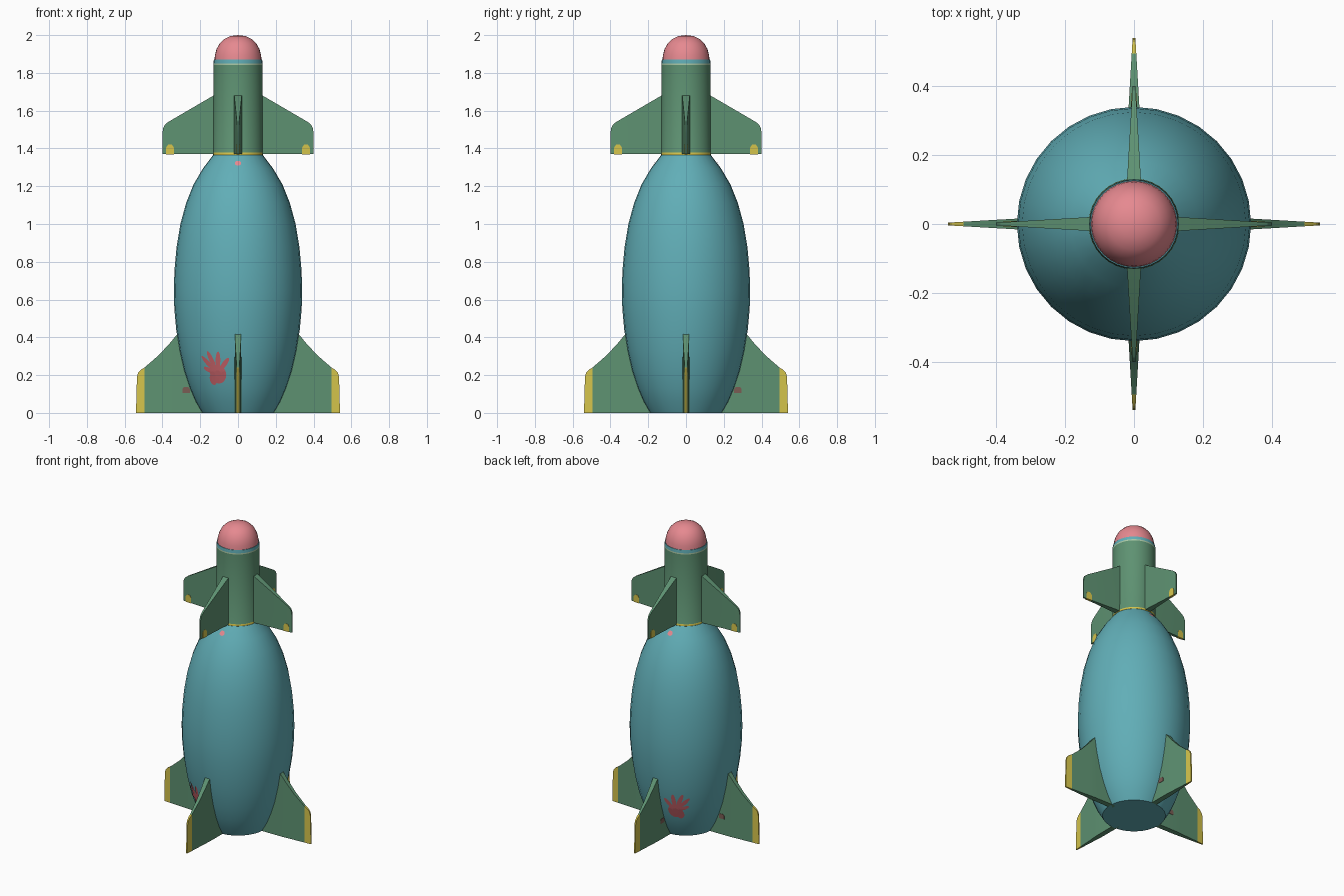
import bpy, bmesh, math

if "Cube" in bpy.data.objects:
    bpy.data.objects.remove(bpy.data.objects["Cube"])

SEGS = 32


def make_mat(name, rgb):
    m = bpy.data.materials.new(name)
    lin = [((c / 255 + 0.055) / 1.055) ** 2.4 for c in rgb]
    m.diffuse_color = (*lin, 1)
    m.use_nodes = True
    m.node_tree.nodes["Principled BSDF"].inputs["Base Color"].default_value = m.diffuse_color
    return m


TEAL = make_mat("teal paint", (97, 174, 183))
GREEN = make_mat("green paint", (94, 146, 114))
PINK = make_mat("pink nose", (230, 137, 144))
YELLOW = make_mat("yellow trim", (214, 197, 76))
RED = make_mat("red handprint", (200, 100, 106))
BROWN = make_mat("brown smudge", (122, 92, 84))
PALE = make_mat("pale line", (170, 200, 165))


def finish(bm, name, mats, angle=35):
    bmesh.ops.recalc_face_normals(bm, faces=bm.faces)
    me = bpy.data.meshes.new(name)
    bm.to_mesh(me)
    bm.free()
    ob = bpy.data.objects.new(name, me)
    bpy.context.collection.objects.link(ob)
    for m in mats:
        me.materials.append(m)
    bpy.ops.object.select_all(action='DESELECT')
    ob.select_set(True)
    bpy.context.view_layer.objects.active = ob
    bpy.ops.object.shade_smooth_by_angle(angle=math.radians(angle))
    return ob


def lathe(name, profile, mats, rule=lambda z: 0):
    """Revolve (radius, z) points; rule gives the material by face height."""
    bm = bmesh.new()
    rings = []
    for r, z in profile:
        if r == 0:
            rings.append([bm.verts.new((0, 0, z))] * SEGS)
        else:
            rings.append([bm.verts.new((r * math.cos(2 * math.pi * i / SEGS),
                                        r * math.sin(2 * math.pi * i / SEGS), z))
                          for i in range(SEGS)])
    for (a, b), (p, q) in zip(zip(rings, rings[1:]), zip(profile, profile[1:])):
        for i in range(SEGS):
            j = (i + 1) % SEGS
            vs = list(dict.fromkeys((a[i], a[j], b[j], b[i])))
            bm.faces.new(vs).material_index = rule((p[1] + q[1]) / 2)
    for ring, p in ((rings[0], profile[0]), (rings[-1], profile[-1])):
        if p[0] > 0:
            bm.faces.new(ring).material_index = rule(p[1])
    return finish(bm, name, mats)


# egg-shaped body
BODY = [(.19, 0), (.225, .06), (.255, .13), (.285, .22), (.31, .33), (.327, .44),
        (.337, .55), (.34, .65), (.336, .76), (.325, .88), (.305, 1.0),
        (.275, 1.11), (.235, 1.21), (.185, 1.295), (.13, 1.367)]
lathe("body", BODY, [TEAL])

# neck with yellow ring, pale line and teal band
lathe("neck", [(.128, 1.362), (.132, 1.366), (.132, 1.376), (.131, 1.378), (.13, 1.842),
               (.13, 1.85), (.128, 1.87)],
      [GREEN, YELLOW, PALE, TEAL],
      lambda z: 1 if z < 1.377 else 0 if z < 1.84 else 2 if z < 1.85 else 3)

# nose dome
lathe("nose", [(.125, 1.868), (.122, 1.895), (.114, 1.925), (.098, 1.955),
               (.075, 1.978), (.04, 1.995), (0, 2.0)], [PINK])


def fin(name, cols, zbot, thick, angle, mats, yellow_from=9, extra=0.0):
    """Loft columns (r_top, z_top, r_bottom) outward; thick = (r0, t0, r1, t1) taper."""
    bm = bmesh.new()
    r0, t0, r1, t1 = thick
    ca, sa = math.cos(angle), math.sin(angle)

    def half(r):
        f = min(max((r - r0) / (r1 - r0), 0), 1)
        return t0 + (t1 - t0) * f + extra

    def vert(r, s, z):
        y = s * half(r)
        return bm.verts.new((r * ca - y * sa, r * sa + y * ca, z))

    loops = [[vert(rb, -1, zbot), vert(rb, 1, zbot), vert(rt, 1, zt), vert(rt, -1, zt)]
             for rt, zt, rb in cols]
    for k, (a, b) in enumerate(zip(loops, loops[1:])):
        mi = 1 if cols[k][0] >= yellow_from else 0
        for i in range(4):
            j = (i + 1) % 4
            bm.faces.new((a[i], a[j], b[j], b[i])).material_index = mi
    bm.faces.new(loops[0])
    bm.faces.new(loops[-1]).material_index = 1 if yellow_from < 9 else 0
    return finish(bm, name, mats, 20)


LOWER = [(.16, .40, .16), (.315, .425, .315), (.36, .37, .36), (.42, .305, .42),
         (.495, .24, .495), (.515, .228, .517), (.529, .212, .532), (.535, .19, .54)]
UPPER = [(.10, 1.695, .10), (.13, 1.68, .13), (.37, 1.54, .37), (.388, 1.525, .388),
         (.397, 1.505, .397), (.40, 1.48, .40)]
PATCH = [(.34, 1.405, .34), (.35, 1.42, .35), (.37, 1.42, .37), (.38, 1.405, .38)]
SMUDGE = [(.255, .125, .255), (.262, .136, .262), (.288, .136, .288), (.295, .125, .295)]
T_LOW = (.30, .018, .54, .004)
T_UP = (.13, .02, .40, .004)

# four lower fins, four upper fins, trim patches; smudges on two fins
for n, side in enumerate(("right", "back", "left", "front")):
    ang = n * math.pi / 2
    fin("lower_fin_" + side, LOWER, 0, T_LOW, ang, [GREEN, YELLOW], .494)
    fin("upper_fin_" + side, UPPER, 1.37, T_UP, ang, [GREEN])
    fin("upper_fin_patch_" + side, PATCH, 1.369, T_UP, ang, [YELLOW], extra=.0015)
    if side in ("back", "left"):
        fin("smudge_" + side, SMUDGE, .105, T_LOW, ang, [BROWN], extra=.0015)


def body_radius(z):
    for (ra, za), (rb, zb) in zip(BODY, BODY[1:]):
        if za <= z <= zb:
            return ra + (rb - ra) * (z - za) / (zb - za)
    return BODY[-1][0]


def decal(name, blobs, az, sign, scale_r, mat):
    """Thin ellipses (u, z, half length, half width, tilt) wrapped on the body."""
    bm = bmesh.new()

    def place(u, z):
        a = az + u / scale_r                      # angle from the y axis toward -x
        r = body_radius(z) + .003
        return bm.verts.new((-r * math.sin(a), sign * r * math.cos(a), z))

    for u, z, hl, hw, tilt in blobs:
        c, s = math.cos(math.radians(tilt)), math.sin(math.radians(tilt))
        rings = []
        for f in (.4, .75, 1):
            ring = []
            for i in range(16):
                t = 2 * math.pi * i / 16
                p, q = f * hl * math.cos(t), f * hw * math.sin(t)
                ring.append(place(u + p * c - q * s, z + p * s + q * c))
            rings.append(ring)
        bm.faces.new(rings[0])
        for a, b in zip(rings, rings[1:]):
            for i in range(16):
                j = (i + 1) % 16
                bm.faces.new((a[i], a[j], b[j], b[i]))
    # outward-facing normals
    bm.normal_update()
    for fc in bm.faces:
        ctr = fc.calc_center_median()
        if fc.normal.x * ctr.x + fc.normal.y * ctr.y < 0:
            fc.normal_flip()
    me = bpy.data.meshes.new(name)
    bm.to_mesh(me)
    bm.free()
    me.materials.append(mat)
    bpy.context.collection.objects.link(bpy.data.objects.new(name, me))


# splayed handprint: palm and five fingers (u grows toward -x)
HAND = [(0, .205, .05, .044, 90), (-.03, .178, .03, .022, 90)]
for tilt, reach in ((55, .10), (85, .115), (110, .125), (130, .12), (155, .08)):
    t = math.radians(180 - tilt)
    L = reach - .03
    HAND.append((-math.cos(t) * -(.03 + L / 2) * -1, .205 + math.sin(t) * (.03 + L / 2),
                 L / 2 + .005, .012, 180 - math.degrees(t)))
# fingers lean toward the -x side
HAND = HAND[:2] + [(abs(u) if tl < 45 else u, z, hl, hw, tl) for u, z, hl, hw, tl in HAND[2:]]

for nm, sign in (("front", -1), ("back", 1)):
    flip = [(-b[0], b[1], b[2], b[3], 180 - b[4]) for b in HAND]
    decal("handprint_" + nm, flip, math.radians(22), sign, .27, RED)
    decal("dot_" + nm, [(0, 1.322, .017, .013, 0)], 0, sign, .165, PINK)
